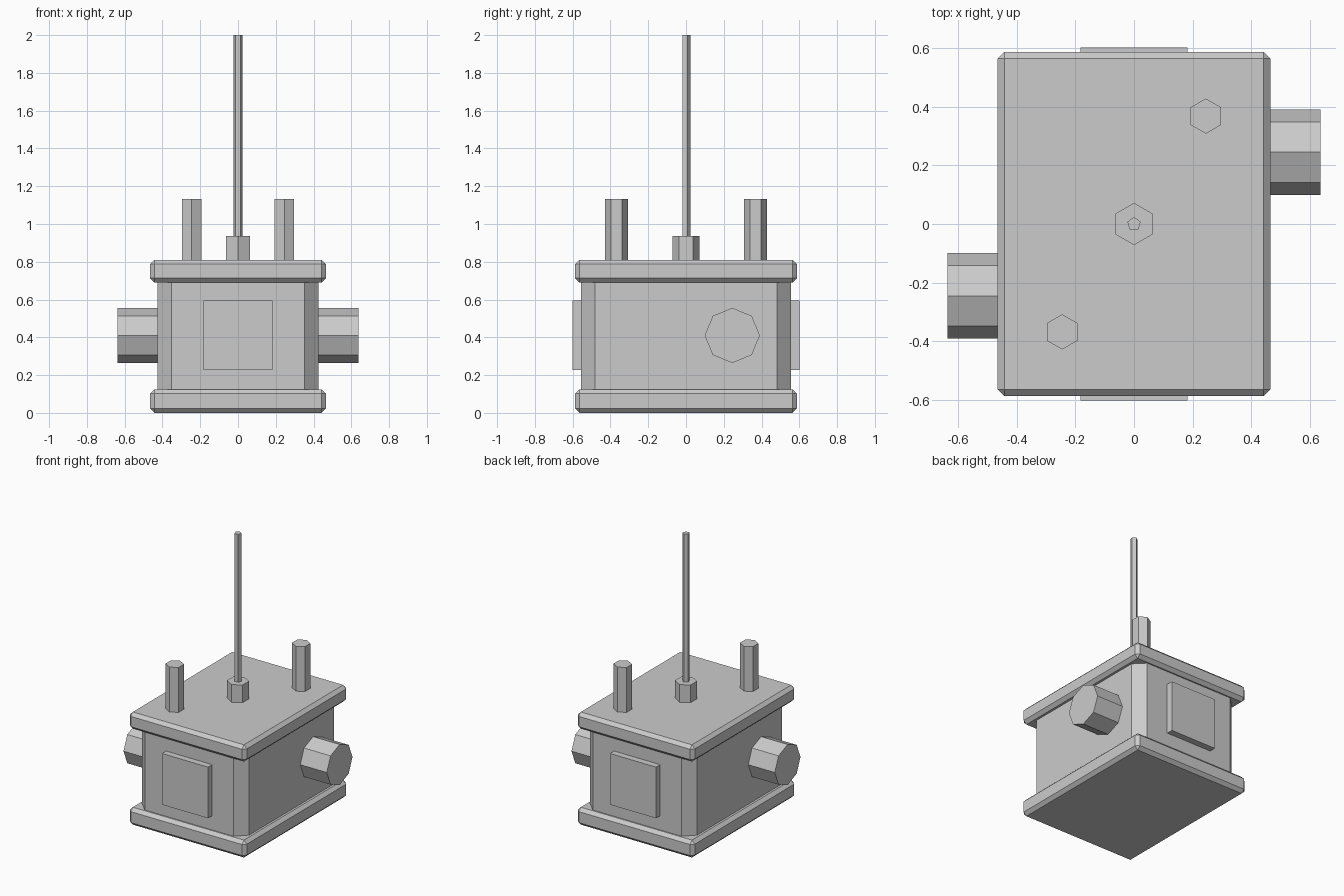
import bpy, bmesh
from math import radians
from mathutils import Matrix, Vector

if "Cube" in bpy.data.objects:
    bpy.data.objects.remove(bpy.data.objects["Cube"])


def finish(name, bm):
    mesh = bpy.data.meshes.new(name)
    bm.to_mesh(mesh)
    bm.free()
    obj = bpy.data.objects.new(name, mesh)
    bpy.context.collection.objects.link(obj)
    return obj


def box(name, half_x, y0, y1, z0, z1, chamfer=0, vertical_only=False):
    bm = bmesh.new()
    bmesh.ops.create_cube(bm, size=1)
    bmesh.ops.scale(bm, vec=(2 * half_x, y1 - y0, z1 - z0), verts=bm.verts)
    bmesh.ops.translate(bm, vec=(0, (y0 + y1) / 2, (z0 + z1) / 2), verts=bm.verts)
    if chamfer:
        edges = [e for e in bm.edges if not vertical_only
                 or abs(e.verts[0].co.z - e.verts[1].co.z) > 0.01]
        bmesh.ops.bevel(bm, geom=edges, offset=chamfer, segments=1,
                        profile=0.5, affect='EDGES')
    return finish(name, bm)


def rod(name, start, end, radius, sides):
    # Prism running along z or x between two points
    start, end = Vector(start), Vector(end)
    axis = end - start
    turn = Matrix.Rotation(radians(90), 4, 'Y') if abs(axis.x) > 0.01 else Matrix()
    bm = bmesh.new()
    bmesh.ops.create_cone(bm, cap_ends=True, segments=sides, radius1=radius,
                          radius2=radius, depth=axis.length,
                          matrix=Matrix.Translation((start + end) / 2) @ turn)
    return finish(name, bm)


# Chamfered base and lid, with the narrower body between them
box("base_slab", 0.465, -0.587, 0.587, 0.0, 0.125, 0.023)
box("lid_slab", 0.465, -0.587, 0.587, 0.69, 0.81, 0.023)
box("body", 0.426, -0.555, 0.555, 0.11, 0.70, 0.073, vertical_only=True)

# Front and back panels, side knobs and top posts, paired by half-turn symmetry
for s, tag in ((-1, "a"), (1, "b")):
    y0, y1 = sorted((s * 0.54, s * 0.602))
    box("panel_" + tag, 0.183, y0, y1, 0.227, 0.595)
    rod("side_knob_" + tag, (s * 0.40, s * 0.245, 0.41),
        (s * 0.637, s * 0.245, 0.41), 0.146, 8)
    rod("top_post_" + tag, (s * 0.245, s * 0.368, 0.80),
        (s * 0.245, s * 0.368, 1.133), 0.06, 6)

# Antenna with its socket
rod("antenna_socket", (0, 0, 0.80), (0, 0, 0.937), 0.072, 6)
rod("antenna", (0, 0, 0.90), (0, 0, 2.0), 0.024, 5)
